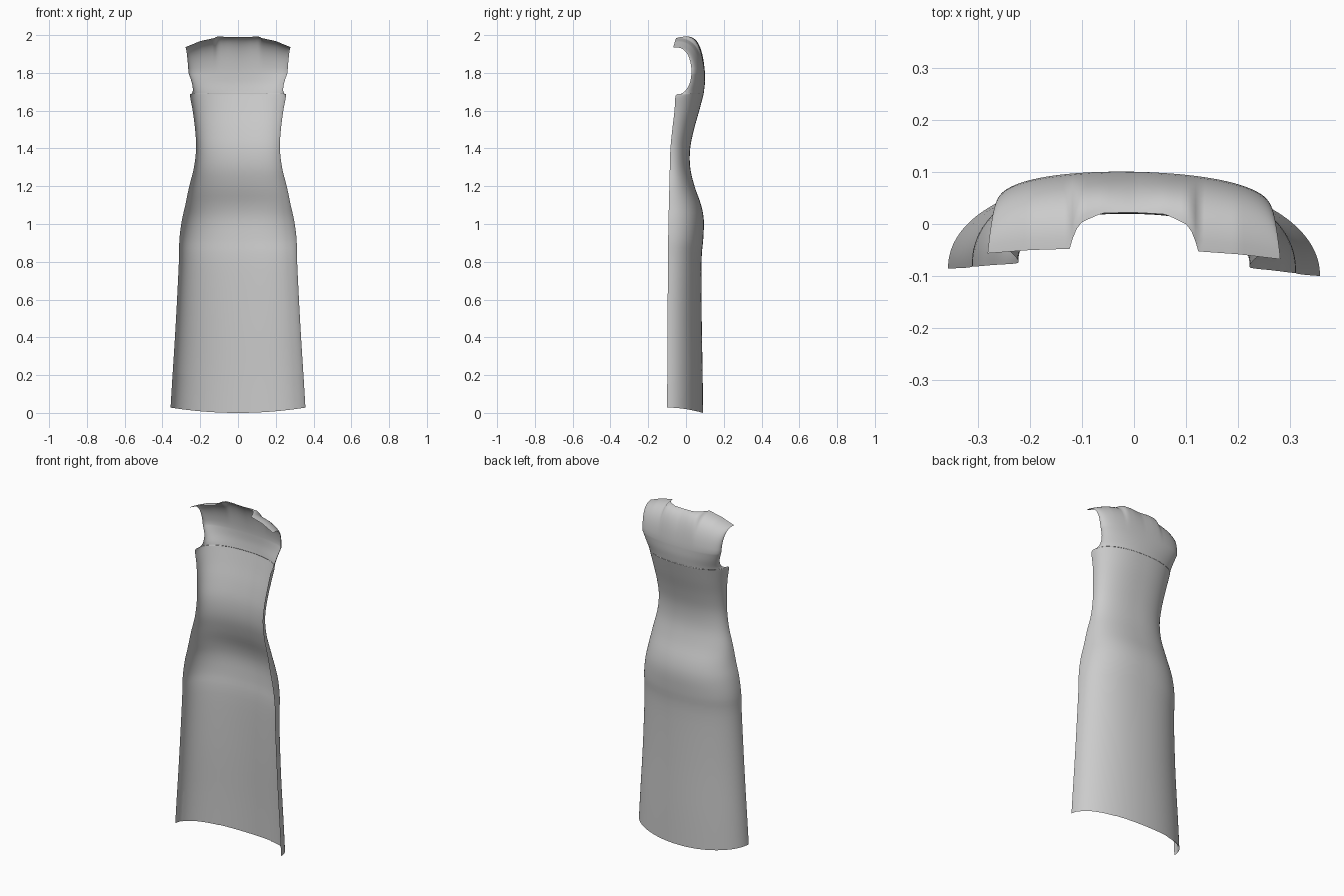
import bpy
import bmesh
import math

cube = bpy.data.objects.get("Cube")
if cube:
    bpy.data.objects.remove(cube, do_unlink=True)

cloth = bpy.data.materials.new("grey cloth")
cloth.use_nodes = True
cloth.diffuse_color = (0.6, 0.6, 0.6, 1)
cloth.node_tree.nodes["Principled BSDF"].inputs["Base Color"].default_value = (0.6, 0.6, 0.6, 1)

# Cross-sections: height, half width, back y, side edge y, roundness
SECTIONS = [
    (0.0, 0.357, 0.09, -0.093, 2.1), (0.2, 0.346, 0.088, -0.092, 2.1),
    (0.5, 0.328, 0.083, -0.091, 2.1), (0.8, 0.313, 0.082, -0.089, 2.2),
    (0.92, 0.31, 0.091, -0.088, 2.3), (1.02, 0.297, 0.094, -0.087, 2.3),
    (1.1, 0.279, 0.08, -0.085, 2.3), (1.2, 0.258, 0.045, -0.083, 2.3),
    (1.3, 0.233, 0.022, -0.081, 2.3), (1.4, 0.222, 0.022, -0.078, 2.3),
    (1.5, 0.227, 0.042, -0.068, 2.3), (1.6, 0.24, 0.07, -0.056, 2.3),
    (1.68, 0.254, 0.091, -0.049, 2.3), (1.69, 0.245, 0.093, -0.02, 2.2),
    (1.71, 0.239, 0.096, 0.005, 2.1), (1.75, 0.245, 0.1, 0.026, 2.1),
    (1.8, 0.262, 0.1, 0.035, 2.2),
]
# Neckline and shoulder seam: fraction across, x, y, z
TOP_EDGE = [
    (0, 0, 0.022, 1.99), (0.25, 0.06, 0.02, 1.99), (0.38, 0.1, 0.002, 1.993),
    (0.44, 0.116, -0.02, 1.991), (0.48, 0.121, -0.05, 1.985),
    (0.75, 0.2, -0.054, 1.968), (1, 0.281, -0.062, 1.935),
]
COLUMNS = 80
STEPS = 4


def section(k):
    """Smoothly blended cross-section at row position k."""
    last = len(SECTIONS) - 1
    i = min(int(k), last - 1)
    t = k - i
    a, b, c, d = (SECTIONS[max(0, min(last, i + j))] for j in (-1, 0, 1, 2))
    return [0.5 * (2 * q + (r - p) * t + (2 * p - 5 * q + 4 * r - s) * t * t
                   + (3 * q - p - 3 * r + s) * t ** 3)
            for p, q, r, s in zip(a, b, c, d)]


def body_point(k, u):
    z, w, back, edge, n = section(k)
    y = edge + (back - edge) * max(0, 1 - abs(u) ** n) ** (1 / n)
    z += 0.028 * u * u * max(0, 1 - z / 0.3)
    return (w * u, y, z)


def top_point(u):
    v = abs(u)
    for a, b in zip(TOP_EDGE, TOP_EDGE[1:]):
        if v <= b[0] + 1e-6:
            t = (v - a[0]) / (b[0] - a[0])
            x, y, z = (p + (q - p) * t for p, q in zip(a[1:], b[1:]))
            return (math.copysign(x, u), y, z)


def yoke_point(t, u):
    """Curve from the shoulder blades over to the neck and shoulder seam."""
    p = body_point(len(SECTIONS) - 1, u)
    q = top_point(u)
    lift = -0.03 + 0.04 * min(1, abs(u) / 0.45)
    c = ((p[0] + q[0]) / 2, p[1] * 0.87, q[2] + lift)
    return tuple((1 - t) ** 2 * a + 2 * t * (1 - t) * m + t * t * b
                 for a, m, b in zip(p, c, q))


def make_sheet(name, rows):
    bm = bmesh.new()
    grid = [[bm.verts.new((x, y - 0.02 * x, z)) for x, y, z in row] for row in rows]
    for low, high in zip(grid, grid[1:]):
        for j in range(len(low) - 1):
            bm.faces.new((low[j + 1], low[j], high[j], high[j + 1]))
    for face in bm.faces:
        face.smooth = True
    mesh = bpy.data.meshes.new(name)
    bm.to_mesh(mesh)
    bm.free()
    mesh.materials.append(cloth)
    obj = bpy.data.objects.new(name, mesh)
    bpy.context.collection.objects.link(obj)
    return obj


# Dress back panel, denser towards the side seams
across = [math.sin(math.pi / 2 * (2 * j / COLUMNS - 1)) for j in range(COLUMNS + 1)]
rows = [[body_point(i / STEPS, u) for u in across]
        for i in range((len(SECTIONS) - 1) * STEPS + 1)]
rows += [[yoke_point(i / 12, u) for u in across] for i in range(1, 13)]
make_sheet("dress_back_panel", rows)

# Thin hem facings inside the lower corners
for name, side in (("left_hem_facing", 1), ("right_hem_facing", -1)):
    us = sorted(side * (0.5 + 0.475 * j / 20) for j in range(21))
    facing = [[(x * 0.993, y - 0.003, z) for x, y, z in
               (body_point(i / STEPS, u) for u in us)] for i in range(STEPS + 1)]
    make_sheet(name, facing)
